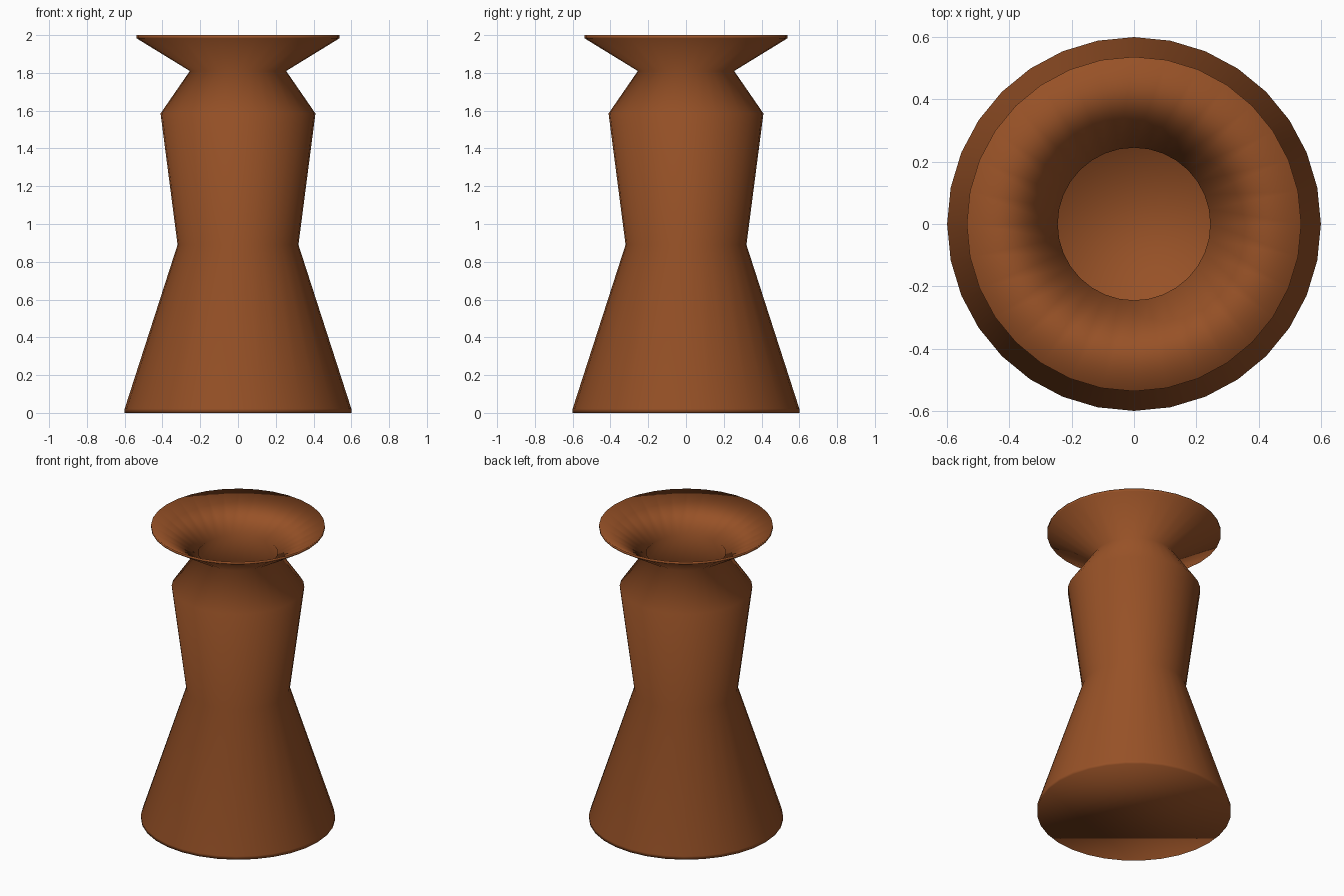
import bpy, bmesh, math

if "Cube" in bpy.data.objects:
    bpy.data.objects.remove(bpy.data.objects["Cube"])

SIDES = 32

# closed wall section: outside from base to lip, then back down the inside to the floor
outer = [(0.60, 0.0), (0.60, 0.022), (0.32, 0.89), (0.41, 1.585), (0.255, 1.81), (0.537, 1.983)]
inner = [(0.537, 2.0), (0.245, 1.815), (0.392, 1.582), (0.302, 0.89), (0.575, 0.022)]
profile = outer + inner


def lathe(name, points, sides):
    """Spin an (r, z) profile round the z axis and cap both ends."""
    bm = bmesh.new()
    rings = []
    for r, z in points:
        rings.append([bm.verts.new((r * math.cos(2 * math.pi * i / sides),
                                    r * math.sin(2 * math.pi * i / sides), z))
                      for i in range(sides)])
    for a, b in zip(rings, rings[1:]):
        for i in range(sides):
            j = (i + 1) % sides
            bm.faces.new((a[i], a[j], b[j], b[i]))
    bm.faces.new(rings[0][::-1])   # underside
    bm.faces.new(rings[-1])        # inside floor
    for f in bm.faces:
        f.smooth = True
    mesh = bpy.data.meshes.new(name)
    bm.to_mesh(mesh)
    bm.free()
    obj = bpy.data.objects.new(name, mesh)
    bpy.context.collection.objects.link(obj)
    return obj


# hollow clay vase
clay = bpy.data.materials.new("brown clay")
clay.diffuse_color = (0.31, 0.083, 0.02, 1)
clay.use_nodes = True
clay.node_tree.nodes["Principled BSDF"].inputs["Base Color"].default_value = clay.diffuse_color
vase = lathe("vase", profile, SIDES)
vase.data.materials.append(clay)
